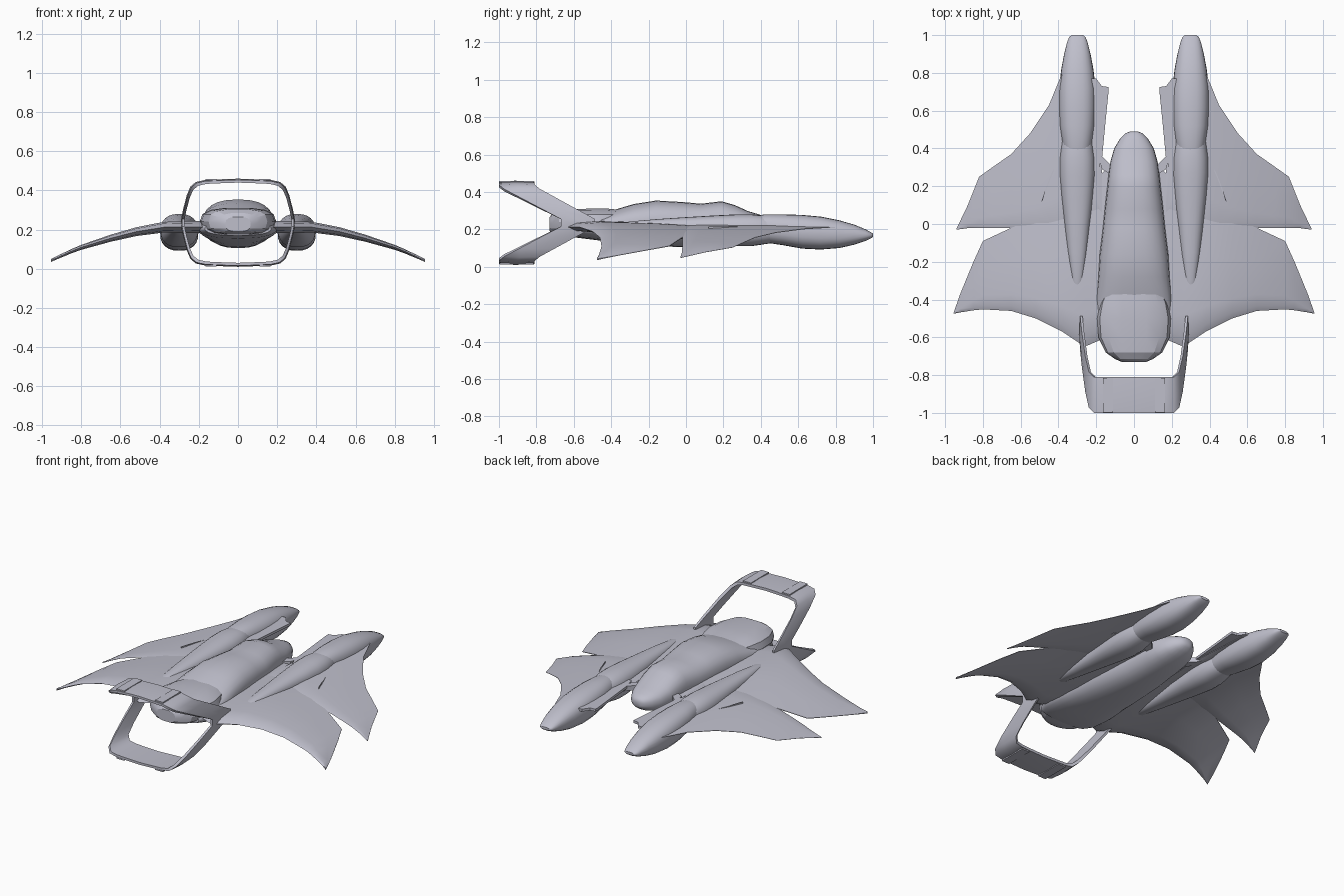
import bpy, bmesh, math
from mathutils import Vector

if "Cube" in bpy.data.objects:
    bpy.data.objects.remove(bpy.data.objects["Cube"], do_unlink=True)

hull_grey = bpy.data.materials.new("pale lavender grey")
hull_grey.use_nodes = True
colour = (0.52, 0.52, 0.60, 1)
hull_grey.diffuse_color = colour
hull_grey.node_tree.nodes["Principled BSDF"].inputs["Base Color"].default_value = colour


def loft(name, rings, mirror=False, angle=40, closed=False):
    """Skin a list of equal point rings, cap the ends, optionally mirror in x."""
    bm = bmesh.new()
    rows = [[bm.verts.new(p) for p in ring] for ring in rings]
    pairs = list(zip(rows, rows[1:]))
    if closed:
        pairs.append((rows[-1], rows[0]))
    n = len(rows[0])
    for a, b in pairs:
        for i in range(n):
            j = (i + 1) % n
            bm.faces.new((a[i], a[j], b[j], b[i]))
    if not closed:
        bm.faces.new(rows[0])
        bm.faces.new(rows[-1])
    bmesh.ops.recalc_face_normals(bm, faces=bm.faces)
    mesh = bpy.data.meshes.new(name)
    bm.to_mesh(mesh)
    bm.free()
    mesh.materials.append(hull_grey)
    ob = bpy.data.objects.new(name, mesh)
    bpy.context.collection.objects.link(ob)
    if mirror:
        ob.modifiers.new("Mirror", "MIRROR")
    bpy.ops.object.select_all(action="DESELECT")
    ob.select_set(True)
    bpy.context.view_layer.objects.active = ob
    bpy.ops.object.shade_smooth_by_angle(angle=math.radians(angle))
    return ob


def pod(name, cx, stations, power=2.4, sides=24, **kw):
    """Body along y from (y, half width, bottom, top) stations."""
    rings = []
    for y, hw, zb, zt in stations:
        ring = []
        for k in range(sides):
            a = 2 * math.pi * k / sides
            c, s = math.cos(a), math.sin(a)
            u = math.copysign(abs(c) ** (2 / power), c)
            v = math.copysign(abs(s) ** (2 / power), s)
            ring.append((cx + hw * u, y, (zb + zt) / 2 + (zt - zb) / 2 * v))
        rings.append(ring)
    return loft(name, rings, **kw)


def lookup(table, x):
    """Piecewise linear interpolation."""
    for (x0, y0), (x1, y1) in zip(table, table[1:]):
        if x <= x1:
            return y0 + (y1 - y0) * (x - x0) / (x1 - x0)
    return table[-1][1]


DROOP = [(0, .215), (.38, .212), (.5, .194), (.6, .17), (.7, .142),
         (.82, .103), (.9, .068), (.96, .04)]


def wing(name, stations, thick):
    """Drooping wing from (x, front y, back y) stations."""
    profile = [(0, 0), (.06, .7), (.2, 1), (.6, .7), (1, .12)]
    rings = []
    for x, yf, yb in stations:
        t = thick * (1 - .75 * max(0, x - .3) / .65)
        z = lookup(DROOP, x)
        upper = [(x, yf + (yb - yf) * s, z + t * h) for s, h in profile]
        lower = [(x, yf + (yb - yf) * s, z - t * h) for s, h in profile[:0:-1]]
        rings.append(upper + lower)
    return loft(name, rings, mirror=True)


# Central hull and faceted nose
pod("fuselage", 0, [
    (-.64, .17, .17, .24), (-.58, .20, .155, .26), (-.46, .205, .14, .28), (-.38, .20, .13, .305),
    (-.28, .19, .12, .335), (-.16, .182, .11, .354), (-.02, .165, .105, .346), (.08, .155, .105, .337),
    (.19, .142, .11, .35), (.26, .135, .115, .33), (.33, .125, .125, .298), (.40, .105, .14, .277),
    (.45, .075, .16, .26), (.48, .045, .18, .245), (.49, .02, .195, .23)])
pod("nose", 0, [
    (-.73, .065, .19, .265), (-.715, .10, .182, .285), (-.68, .15, .175, .305), (-.60, .188, .17, .31),
    (-.50, .195, .17, .312), (-.42, .18, .17, .312), (-.30, .13, .18, .30)],
    power=2.8, sides=14, angle=20)

# Twin engine pods, each a slim front half overlapping a fat rear half
pod("engine_front", .30, [
    (-.335, .018, .20, .235), (-.30, .032, .185, .242), (-.15, .052, .165, .255), (0, .068, .145, .265),
    (.15, .085, .125, .274), (.27, .095, .11, .28), (.35, .094, .11, .28), (.45, .08, .125, .27),
    (.52, .05, .15, .25)], mirror=True)
pod("engine_rear", .30, [
    (.34, .06, .14, .265), (.42, .078, .13, .28), (.52, .093, .115, .28), (.62, .098, .097, .277),
    (.72, .097, .092, .268), (.82, .085, .1, .248), (.90, .07, .118, .225), (.96, .055, .138, .2),
    (.99, .043, .152, .184), (1, .03, .16, .176)], mirror=True)

# Drooping wings with a notch between them
wing("front_wing", [
    (.10, -.58, .33), (.25, -.645, .20), (.29, -.63, .15), (.38, -.57, .10), (.52, -.50, .03),
    (.65, -.46, -.02), (.80, -.452, -.09), (.85, -.457, -.20), (.92, -.468, -.37), (.955, -.475, -.47)], .03)
wing("rear_wing", [
    (.17, .0, .33), (.20, -.02, .74), (.30, -.02, .82), (.375, -.02, .81), (.405, -.02, .74),
    (.45, -.02, .63), (.55, -.02, .48), (.65, -.02, .37), (.75, -.02, .30), (.82, -.02, .25),
    (.88, -.022, .10), (.94, -.03, -.025)], .014)


def strip(name, edge, z, height):
    """Thin slab between pairs of (y, x left, x right)."""
    return loft(name, [[(a, y, z), (b, y, z), (b, y, z + height), (a, y, z + height)]
                       for y, a, b in edge], mirror=True)


# Flaps between the pods and the fuselage, and curved ridges on the wings
strip("inner_flap", [(.28, .19, .26), (.36, .168, .26), (.55, .15, .26), (.70, .135, .26),
                     (.725, .135, .26), (.73, .17, .26), (.77, .20, .26)], .215, .016)
strip("pod_brace", [(.26, .10, .12), (.29, .10, .17), (.36, .17, .19), (.38, .18, .19)], .2, .03)
strip("wing_ridge", [(.12, .486, .49), (.22, .45, .456), (.33, .405, .41)], .195, .02)

# Forked hoop: two blades joined by swept arms
MID = .235
half = [(0, .225), (.11, .221), (.17, .218), (.215, .208), (.243, .185), (.262, .14),
        (.28, .07), (.29, .02)]
right = half + [(x, -d) for x, d in reversed(half)]
path = right + [(-x, d) for x, d in reversed(right) if x > 0]
rings = []
for x, d in path:
    sweep = .37 * min(1, abs(d) / .2)
    yf, yb = -.63 - sweep, -.45 - .36 * min(1, abs(d) / .2)
    z = MID + d
    xi, zi = x * .94, MID + d * .91
    ym = yf + (yb - yf) * .45
    rings.append([(xi, yf, zi), (x * .985, yf, MID + d * .975), (x, ym, z),
                  (x * .985, yb, MID + d * .985), (xi, yb, zi)])
loft("fork_hoop", rings, closed=True)

# Flat stripes wrapped over the blades
for label, s in (("upper", 1), ("lower", -1)):
    strip(label + "_blade_stripe", [(-.998, .11, .165), (-.815, .11, .165)], MID + s * .22 - .004, .008)
